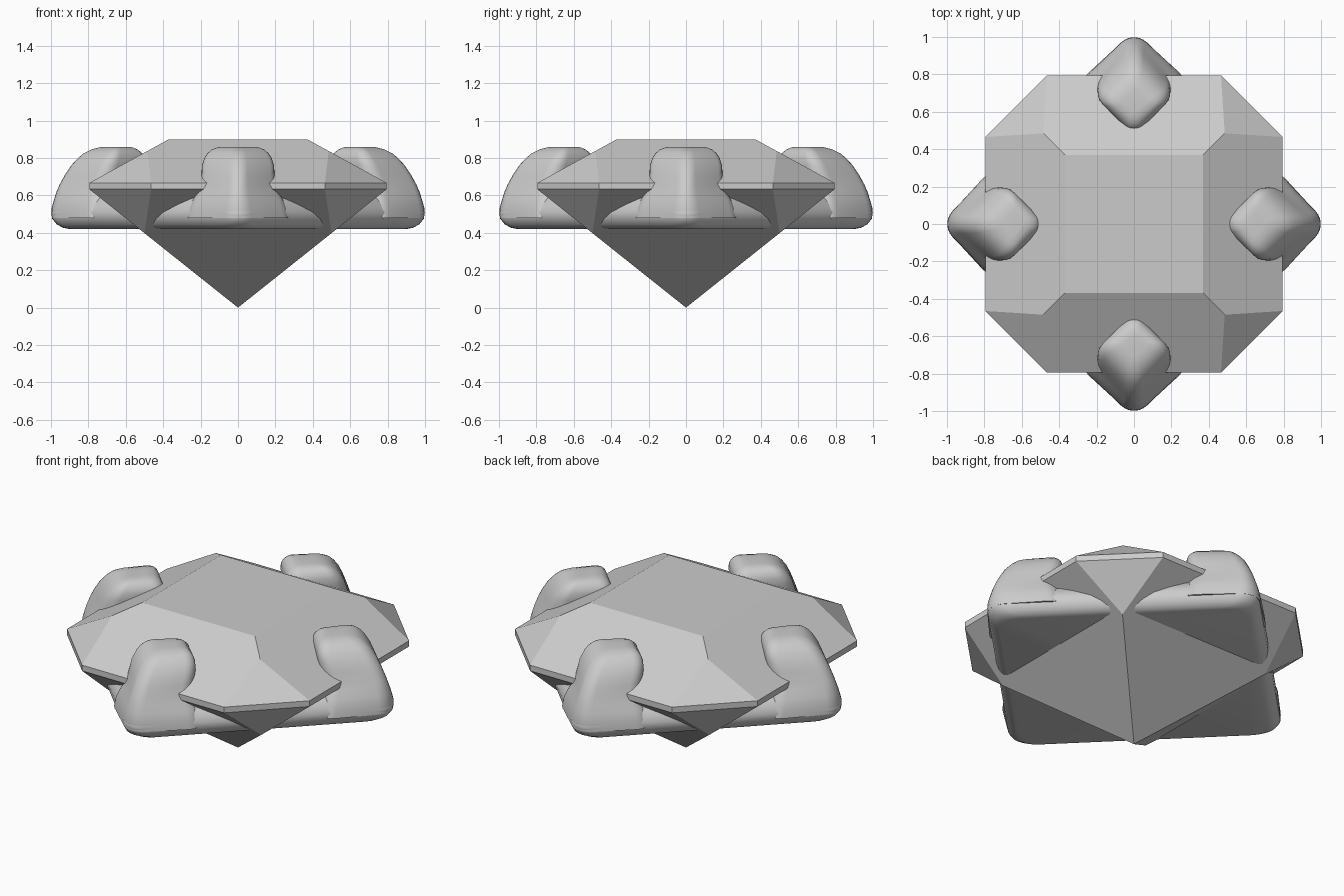
import bpy, bmesh, math
from mathutils import Matrix

if "Cube" in bpy.data.objects:
    bpy.data.objects.remove(bpy.data.objects["Cube"])


def finish(bm, name, smooth):
    bmesh.ops.recalc_face_normals(bm, faces=bm.faces[:])
    for f in bm.faces:
        f.smooth = smooth
    me = bpy.data.meshes.new(name)
    bm.to_mesh(me)
    bm.free()
    if smooth:
        me.set_sharp_from_angle(angle=math.radians(50))
    ob = bpy.data.objects.new(name, me)
    bpy.context.collection.objects.link(ob)
    return ob


def rounded_diamond(s, rho, seg=6):
    """Diamond |x|+|y|=s with its four tips filleted by radius rho."""
    c = s - rho * math.sqrt(2)
    pts = []
    for q in range(4):
        a = q * math.pi / 2
        for i in range(seg + 1):
            t = a - math.pi / 4 + math.pi / 2 * i / seg
            pts.append((c * math.cos(a) + rho * math.cos(t),
                        c * math.sin(a) + rho * math.sin(t)))
    return pts


def loft(name, rings):
    bm = bmesh.new()
    loops = [[bm.verts.new(p) for p in ring] for ring in rings]
    n = len(loops[0])
    for a, b in zip(loops, loops[1:]):
        for i in range(n):
            j = (i + 1) % n
            bm.faces.new((a[i], a[j], b[j], b[i]))
    bm.faces.new(loops[0][::-1])
    bm.faces.new(loops[-1])
    return finish(bm, name, True)


# Faceted gem: convex hull of a four-fold set of corner points
bm = bmesh.new()
corner = [(.37, .37, .9), (.485, .485, .837),
          (.795, .465, .667), (.465, .795, .667),
          (.795, .465, .633), (.465, .795, .633), (.5, .5, .398)]
for k in range(4):
    rot = Matrix.Rotation(k * math.pi / 2, 3, 'Z')
    for p in corner:
        bm.verts.new(rot @ bm.verts.new(p).co)
bm.verts.new((0, 0, 0))
bmesh.ops.remove_doubles(bm, verts=bm.verts[:], dist=1e-4)
bmesh.ops.convex_hull(bm, input=bm.verts[:])
bmesh.ops.dissolve_limit(bm, angle_limit=math.radians(1.5),
                         verts=bm.verts[:], edges=bm.edges[:])
finish(bm, "gem", False)

# Setting base: soft-edged diamond block (height, half diagonal, tip radius)
base = [(.42, .955, .13), (.427, .985, .12), (.445, 1.015, .11),
        (.475, 1.035, .1), (.51, 1.04, .1), (.55, 1.015, .1),
        (.58, .985, .1), (.61, .94, .1), (.64, .86, .1), (.65, .78, .1)]
loft("setting_base", [[(x, y, z) for x, y in rounded_diamond(s, r)]
                      for z, s, r in base])

# Four prongs: (height, inner reach, outer reach, half width)
prong = [(.48, .5, .995, .27), (.53, .5, .997, .26), (.58, .5, .983, .24),
         (.62, .5, .97, .215), (.66, .5, .953, .2), (.71, .5, .925, .195),
         (.76, .5, .892, .193), (.8, .5, .855, .18), (.825, .513, .825, .163),
         (.845, .535, .785, .14), (.857, .565, .74, .11), (.86, .6, .7, .065)]
unit = rounded_diamond(1.15, .15 / (math.sqrt(2) - 1))
rings = [[((a + b) / 2 + x * (b - a) / 2, y * w, z) for x, y in unit]
         for z, a, b, w in prong]
for k, side in enumerate(("right", "back", "left", "front")):
    loft("prong_" + side, rings).rotation_euler.z = k * math.pi / 2
